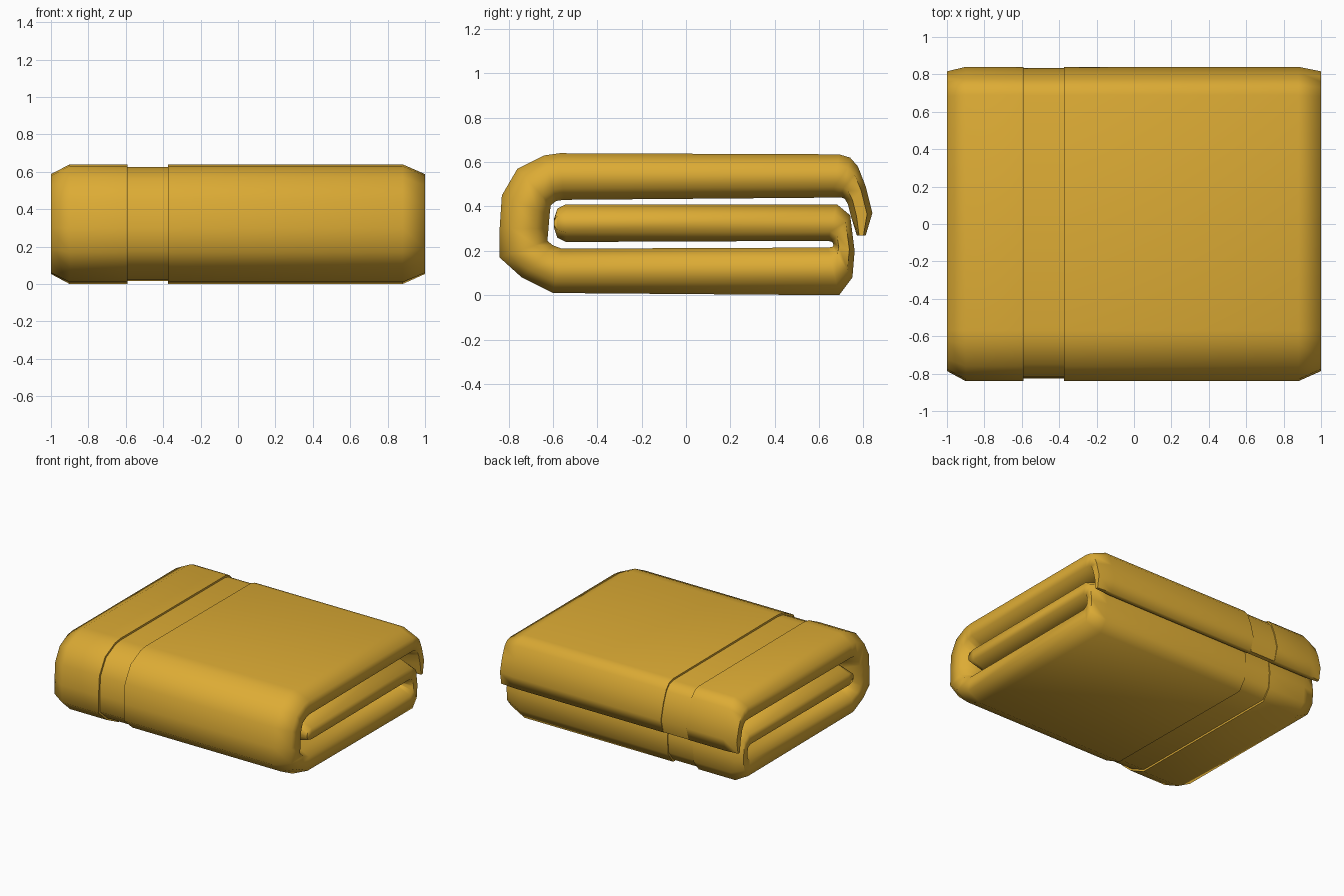
import bpy, bmesh, math

if "Cube" in bpy.data.objects:
    bpy.data.objects.remove(bpy.data.objects["Cube"])

# Folded strip cross-section: outer (y, z) and inner (y, z) at each station
STATIONS = [
    (.81, .27, .77, .27), (.84, .37, .745, .35), (.81, .49, .73, .41),
    (.775, .58, .715, .435), (.74, .62, .70, .44), (.69, .635, .66, .44),
    (-.57, .64, -.55, .43), (-.64, .63, -.585, .425), (-.76, .57, -.61, .405),
    (-.83, .45, -.615, .36), (-.84, .30, -.62, .30), (-.84, .17, -.625, .245),
    (-.74, .08, -.60, .225), (-.60, .01, -.56, .21), (.69, 0, .64, .215),
    (.75, .08, .66, .218), (.76, .20, .665, .225), (.74, .36, .66, .24),
    (.68, .41, .64, .245), (-.54, .41, -.54, .24), (-.58, .39, -.58, .26),
    (-.595, .345, -.595, .305),
]
# (x, thinning): puffy hems at both ends and a pressed-in band
RINGS = [(-1, .5), (-.9, 0), (-.59, 0), (-.59, .14), (-.375, .14),
         (-.375, 0), (.88, 0), (1, .5)]


def section(bm, x, thin):
    """Closed outline of the strip, pulled toward its centre line by thin."""
    outer, inner = [], []
    for oy, oz, iy, iz in STATIONS:
        my, mz = (oy + iy) / 2, (oz + iz) / 2
        outer.append(bm.verts.new((x, oy + (my - oy) * thin, oz + (mz - oz) * thin)))
        inner.append(bm.verts.new((x, iy + (my - iy) * thin, iz + (mz - iz) * thin)))
    return outer + inner[::-1]


# Folded cloth body
bm = bmesh.new()
rings = [section(bm, x, t) for x, t in RINGS]
n = len(rings[0])
for a, b in zip(rings, rings[1:]):
    for i in range(n):
        j = (i + 1) % n
        bm.faces.new((a[i], a[j], b[j], b[i]))

# Hem ends, closed station by station
for r in (rings[0], rings[-1]):
    for i in range(n // 2 - 1):
        bm.faces.new((r[i], r[i + 1], r[n - 2 - i], r[n - 1 - i]))
bmesh.ops.recalc_face_normals(bm, faces=bm.faces[:])

mesh = bpy.data.meshes.new("folded_blanket")
bm.to_mesh(mesh)
bm.free()
blanket = bpy.data.objects.new("folded_blanket", mesh)
bpy.context.collection.objects.link(blanket)

# Golden cloth
mat = bpy.data.materials.new("golden_cloth")
mat.diffuse_color = (.72, .41, .035, 1)
mat.use_nodes = True
mat.node_tree.nodes["Principled BSDF"].inputs["Base Color"].default_value = mat.diffuse_color
mesh.materials.append(mat)

# Soft shading, crisp band edges
bpy.context.view_layer.objects.active = blanket
blanket.select_set(True)
bpy.ops.object.shade_smooth_by_angle(angle=math.radians(75))
